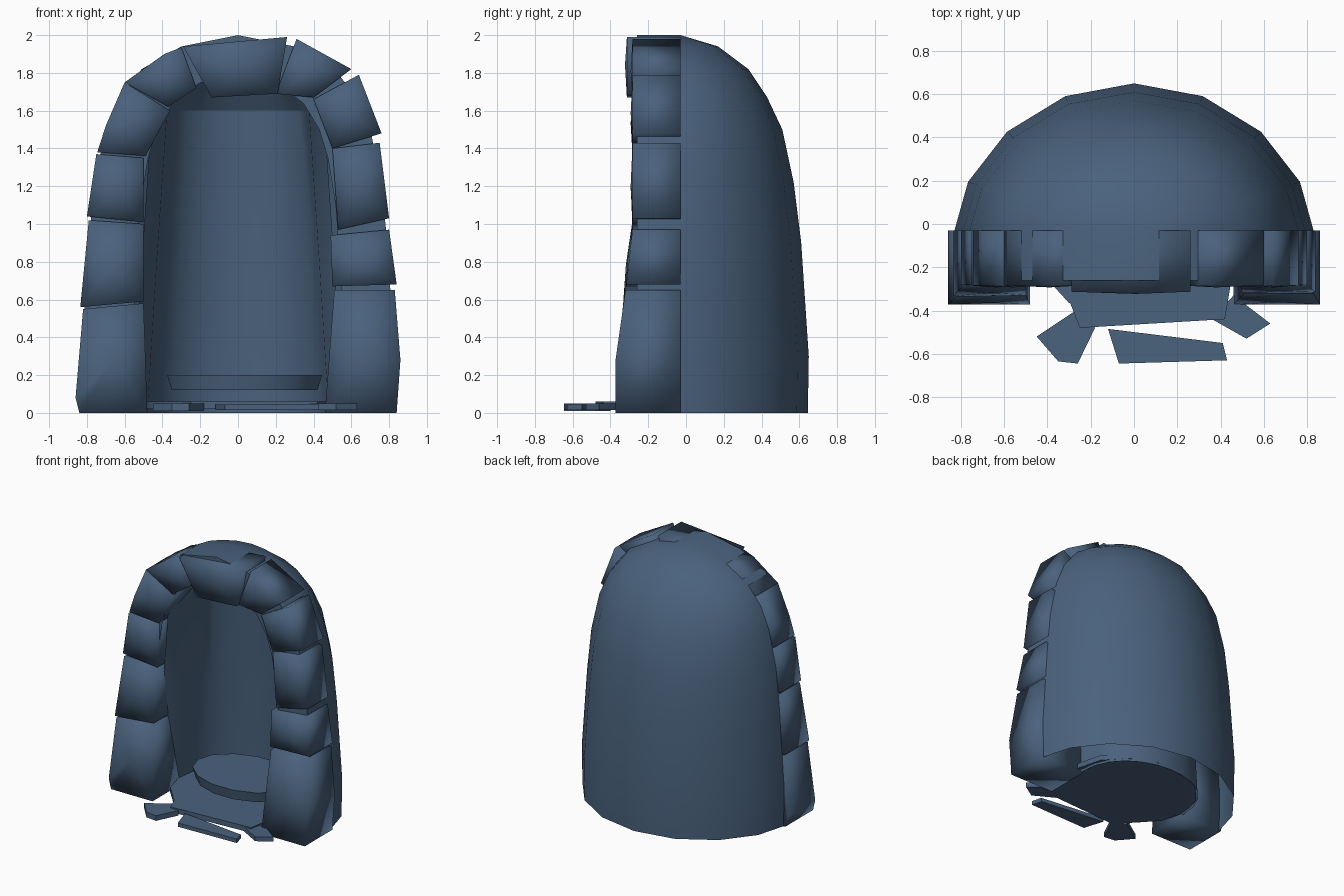
import bpy
import bmesh
from math import sin, cos, pi, radians
from mathutils import Vector

default_cube = bpy.data.objects.get("Cube")
if default_cube:
    bpy.data.objects.remove(default_cube, do_unlink=True)

# One slate blue stone colour
STONE = (0.068, 0.122, 0.205, 1.0)
stone = bpy.data.materials.new("slate_blue_stone")
stone.use_nodes = True
stone.diffuse_color = STONE
shader = next(n for n in stone.node_tree.nodes if n.type == 'BSDF_PRINCIPLED')
shader.inputs["Base Color"].default_value = STONE
shader.inputs["Roughness"].default_value = 0.9

BACK = -0.03   # plane where the dome starts to curve away
REACH = 0.23   # how far the shell runs forward under the arch stones


def finish(bm, name, angle):
    """Turn a bmesh into a named, shaded stone object."""
    bmesh.ops.remove_doubles(bm, verts=bm.verts[:], dist=0.0005)
    bmesh.ops.recalc_face_normals(bm, faces=bm.faces[:])
    mesh = bpy.data.meshes.new(name)
    bm.to_mesh(mesh)
    bm.free()
    mesh.materials.append(stone)
    obj = bpy.data.objects.new(name, mesh)
    bpy.context.collection.objects.link(obj)
    bpy.ops.object.select_all(action='DESELECT')
    bpy.context.view_layer.objects.active = obj
    obj.select_set(True)
    bpy.ops.object.shade_smooth_by_angle(angle=radians(angle))
    return obj


def loft(name, rings, angle):
    """Skin a list of equally long point rows."""
    bm = bmesh.new()
    rows = [[bm.verts.new(p) for p in ring] for ring in rings]
    for low, high in zip(rows, rows[1:]):
        for i in range(len(low) - 1):
            bm.faces.new((low[i], low[i + 1], high[i + 1], high[i]))
    bmesh.ops.dissolve_degenerate(bm, dist=0.0005, edges=bm.edges[:])
    return finish(bm, name, angle)


def half_dome(name, profile, steps, power, flare, forward, angle):
    """Half-oval rings with a forward run; rows are height, half width, back y."""
    rings = []
    for z, half_width, back_y in profile:
        points = []
        for i in range(steps + 1):
            a = pi * i / steps
            depth = max(sin(a), 0) ** power * (back_y - BACK)
            points.append(Vector((half_width * cos(a), BACK + depth, z)))
        points.insert(0, points[0] + Vector((flare, -forward, 0)))
        points.append(points[-1] + Vector((-flare, -forward, 0)))
        rings.append(points)
    return loft(name, rings, angle)


def front_y(z):
    """The arch face leans forward towards its foot."""
    return -0.283 - 0.09 * min(1, max(0, (0.9 - z) / 0.6))


def arch_stone(name, corners, extra=0.0):
    """Wedge stone from its front outline, with a slightly bulging face."""
    bm = bmesh.new()
    front = [bm.verts.new((x, front_y(z) - extra, z)) for x, z in corners]
    back = [bm.verts.new((x, BACK, z)) for x, z in corners]
    face = bm.faces.new(front)
    bm.faces.new(back[::-1])
    for i in range(len(corners)):
        j = (i + 1) % len(corners)
        bm.faces.new((front[i], front[j], back[j], back[i]))
    centre = bmesh.ops.poke(bm, faces=[face])["verts"][0]
    centre.co.y -= 0.01
    return finish(bm, name, 100)


def slab(name, outline, bottom, top, inset=0.0):
    """Flat stone with an optional chamfered lower edge."""
    bm = bmesh.new()
    middle = sum((Vector(p) for p in outline), Vector((0, 0))) / len(outline)
    lower, upper = [], []
    for p in outline:
        q = Vector(p).lerp(middle, inset)
        lower.append(bm.verts.new((q.x, q.y, bottom)))
        upper.append(bm.verts.new((p[0], p[1], top)))
    bm.faces.new(lower[::-1])
    bm.faces.new(upper)
    for i in range(len(outline)):
        j = (i + 1) % len(outline)
        bm.faces.new((lower[i], lower[j], upper[j], upper[i]))
    return finish(bm, name, 30)


def oval(cx, cy, rx, ry, count):
    return [(cx + rx * cos(2 * pi * i / count), cy + ry * sin(2 * pi * i / count))
            for i in range(count)]


# Outer domed shell, running forward under the arch stones
shell = [(0, .825, .645), (.3, .83, .65), (.9, .79, .61), (1.22, .76, .57),
         (1.5, .70, .51), (1.67, .63, .43), (1.82, .51, .33), (1.94, .3, .17),
         (2, 0, BACK)]
half_dome("outer_shell", shell, 8, 1.15, 0, REACH, 50)

# Flat wall behind the arch stones, closing the joints between them
rim = [(w, z) for z, w, _ in shell] + [(-w, z) for z, w, _ in shell[-2::-1]]
wall_y = BACK - REACH
loft("arch_backing", [[(x, wall_y, z) for x, z in rim],
                      [(x * .68, wall_y, z * .9) for x, z in rim]], 30)

# Inner niche wall with flared jambs running between the arch stones
half_dome("niche_wall", [
    (0, .48, .42), (.8, .43, .4), (1.6, .375, .34), (1.76, .28, .24),
    (1.86, 0, BACK)], 12, .85, .08, .17, 27)

# Arch stones on the model's right, from foot to crown
right_stones = [
    [(-.84, 0), (-.86, .08), (-.82, .55), (-.5, .58), (-.48, 0)],
    [(-.835, .56), (-.79, 1.02), (-.5, 1.0), (-.5, .59)],
    [(-.8, 1.04), (-.75, 1.37), (-.5, 1.35), (-.5, 1.01)],
    [(-.745, 1.38), (-.7, 1.52), (-.6, 1.75), (-.36, 1.6), (-.49, 1.36)],
    [(-.6, 1.75), (-.39, 1.9), (-.3, 1.935), (-.22, 1.72), (-.37, 1.62)]]

# Arch stones on the model's left, from foot to crown
left_stones = [
    [(.84, 0), (.86, .28), (.83, .65), (.51, .65), (.46, 0)],
    [(.84, .68), (.8, .97), (.49, .94), (.5, .67)],
    [(.8, 1.03), (.75, 1.43), (.5, 1.4), (.53, .97)],
    [(.76, 1.48), (.64, 1.79), (.4, 1.66), (.5, 1.4)],
    [(.6, 1.82), (.31, 1.98), (.2, 1.69), (.4, 1.67)]]

for side, stones in (("right", right_stones), ("left", left_stones)):
    for number, corners in enumerate(stones, 1):
        arch_stone(f"{side}_arch_stone_{number}", corners)

# Keystone stands proud of its neighbours
arch_stone("keystone", [(-.29, 1.94), (.26, 1.99), (.21, 1.69), (-.14, 1.67)], .03)

# Niche floor and raised oval seat stone
slab("niche_floor", oval(.01, -.02, .5, .44, 14), .02, .06)
slab("oval_seat", oval(.035, .04, .41, .29, 14), .12, .2, inset=.06)

# Broken paving in front of the opening
slab("threshold_slab", [(-.36, -.2), (-.25, -.48), (.42, -.44), (.46, -.2)], .02, .06)
slab("left_paving_shard", [(.36, -.44), (.52, -.53), (.63, -.46), (.46, -.33)], .015, .05)
slab("right_paving_shard", [(-.45, -.52), (-.27, -.4), (-.18, -.48),
                            (-.26, -.645), (-.35, -.635)], .01, .05)
slab("front_paving_shard", [(-.12, -.485), (-.07, -.645), (.43, -.63), (.41, -.55)], .015, .045)
